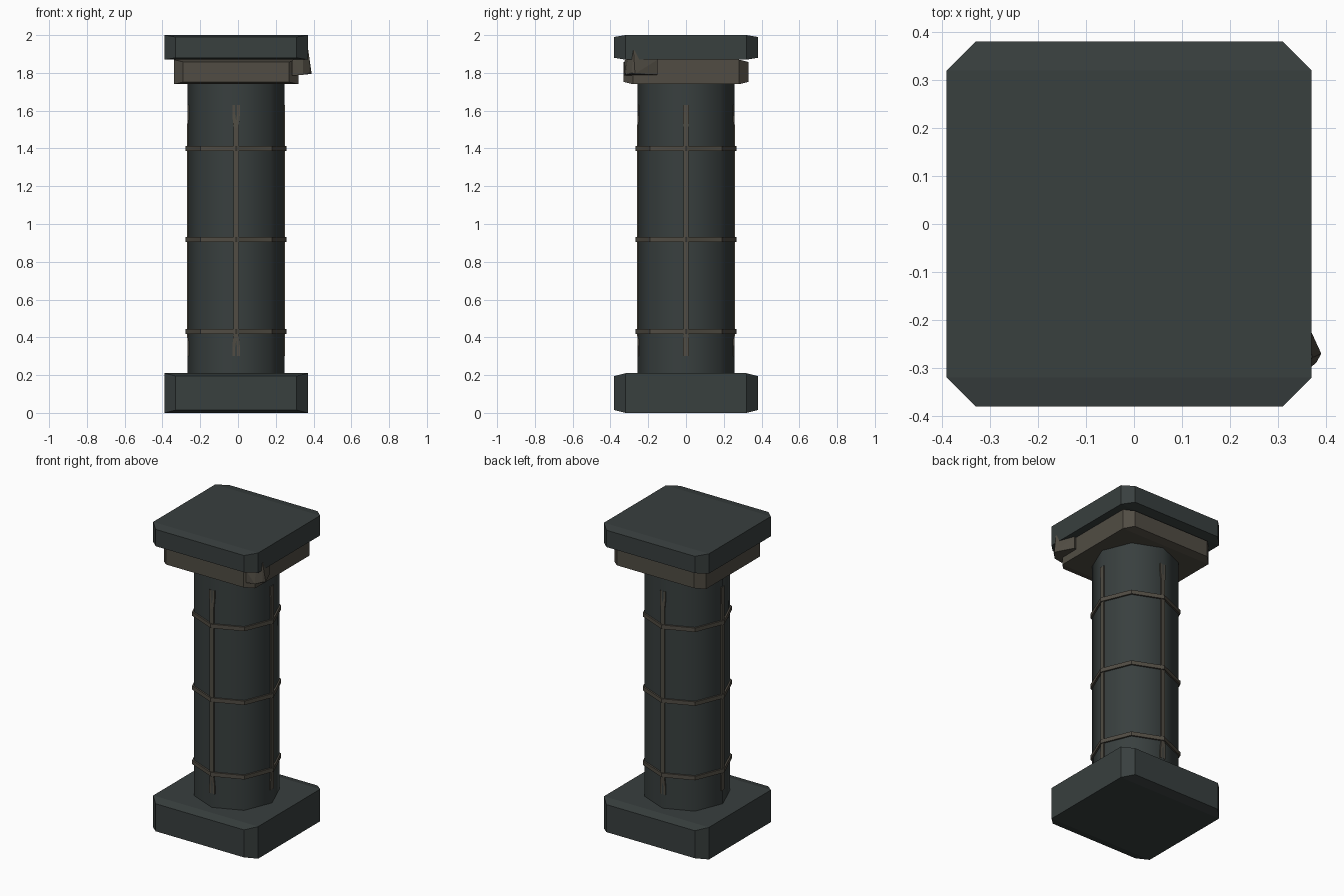
import bpy, bmesh, math

if "Cube" in bpy.data.objects:
    bpy.data.objects.remove(bpy.data.objects["Cube"])

CX = -0.01  # pillar axis


def material(name, rgb):
    m = bpy.data.materials.new(name)
    m.diffuse_color = (*rgb, 1)
    m.use_nodes = True
    m.node_tree.nodes["Principled BSDF"].inputs["Base Color"].default_value = m.diffuse_color
    return m


STONE = material("dark slate", (0.040, 0.050, 0.049))
TRIM = material("weathered bronze", (0.082, 0.073, 0.057))


def finish(name, bm, mat, smooth=False, x=CX):
    bmesh.ops.recalc_face_normals(bm, faces=bm.faces)
    for f in bm.faces:
        f.smooth = smooth
    me = bpy.data.meshes.new(name)
    bm.to_mesh(me)
    bm.free()
    me.materials.append(mat)
    ob = bpy.data.objects.new(name, me)
    ob.location.x = x
    bpy.context.collection.objects.link(ob)
    return ob


def loft(bm, rings, cap=True, closed=False):
    vs = [[bm.verts.new(p) for p in r] for r in rings]
    n = len(vs[0])
    pairs = list(zip(vs, vs[1:])) + ([(vs[-1], vs[0])] if closed else [])
    for a, b in pairs:
        for i in range(n):
            j = (i + 1) % n
            bm.faces.new((a[i], a[j], b[j], b[i]))
    if cap and not closed:
        bm.faces.new(vs[0])
        bm.faces.new(vs[-1])


# Slabs: clipped corners, with the front and back ends slightly thinner
def slab(name, half, cut, z0, z1, drop, mat):
    i = half - cut
    bm = bmesh.new()
    loft(bm, [[(sx * x, y, z) for sx, z in ((-1, a), (1, a), (1, b), (-1, b))]
              for x, y, a, b in ((i, -half, z0 + drop, z1 - drop),
                                 (half, -i, z0, z1),
                                 (half, i, z0, z1),
                                 (i, half, z0 + drop, z1 - drop))])
    finish(name, bm, mat)


slab("base", 0.38, 0.06, 0.0, 0.21, 0.015, STONE)
slab("cap", 0.38, 0.06, 1.87, 2.0, 0.01, STONE)
slab("collar", 0.33, 0.05, 1.74, 1.87, 0.012, TRIM)


def octagon(r, z):
    return [(r * math.cos(k * math.pi / 4), r * math.sin(k * math.pi / 4), z)
            for k in range(8)]


# Eight-sided smooth shaft, ends buried in the slabs
bm = bmesh.new()
loft(bm, [octagon(0.257, 0.2), octagon(0.257, 1.75)], cap=False)
finish("shaft", bm, STONE, smooth=True)

# Bands around the shaft
for n, z in enumerate((0.43, 0.917, 1.40)):
    bm = bmesh.new()
    h = 0.013
    loft(bm, [octagon(0.245, z - h), octagon(0.268, z - h),
              octagon(0.268, z + h), octagon(0.245, z + h)], closed=True)
    finish(f"band_{n + 1}", bm, TRIM)

# Upright strips on the four corner edges, flared at the ends
for n in range(4):
    w_end, r_end = ((0.016, 0.258), (0.020, 0.255))[n % 2]
    bm = bmesh.new()
    loft(bm, [[(0.235, -w, z), (r, -w, z), (r, w, z), (0.235, w, z)]
              for z, w, r in ((0.30, w_end, r_end), (0.35, w_end, r_end),
                              (0.42, 0.014, 0.259), (1.51, 0.014, 0.259),
                              (1.58, w_end, r_end), (1.63, w_end, r_end))])
    ob = finish(f"strip_{n + 1}", bm, TRIM)
    ob.rotation_euler.z = n * math.pi / 2

# Bent metal shard at the collar's front right corner
bm = bmesh.new()
for p in ((0.285, -0.325, 1.785), (0.285, -0.325, 1.865), (0.345, -0.32, 1.79),
          (0.345, -0.31, 1.87), (0.39, -0.27, 1.795), (0.38, -0.288, 1.80),
          (0.372, -0.278, 1.92), (0.372, -0.262, 1.89), (0.335, -0.15, 1.79),
          (0.335, -0.15, 1.87), (0.29, -0.16, 1.79), (0.29, -0.16, 1.87)):
    bm.verts.new(p)
bmesh.ops.convex_hull(bm, input=bm.verts)
finish("corner_shard", bm, TRIM, x=0)
